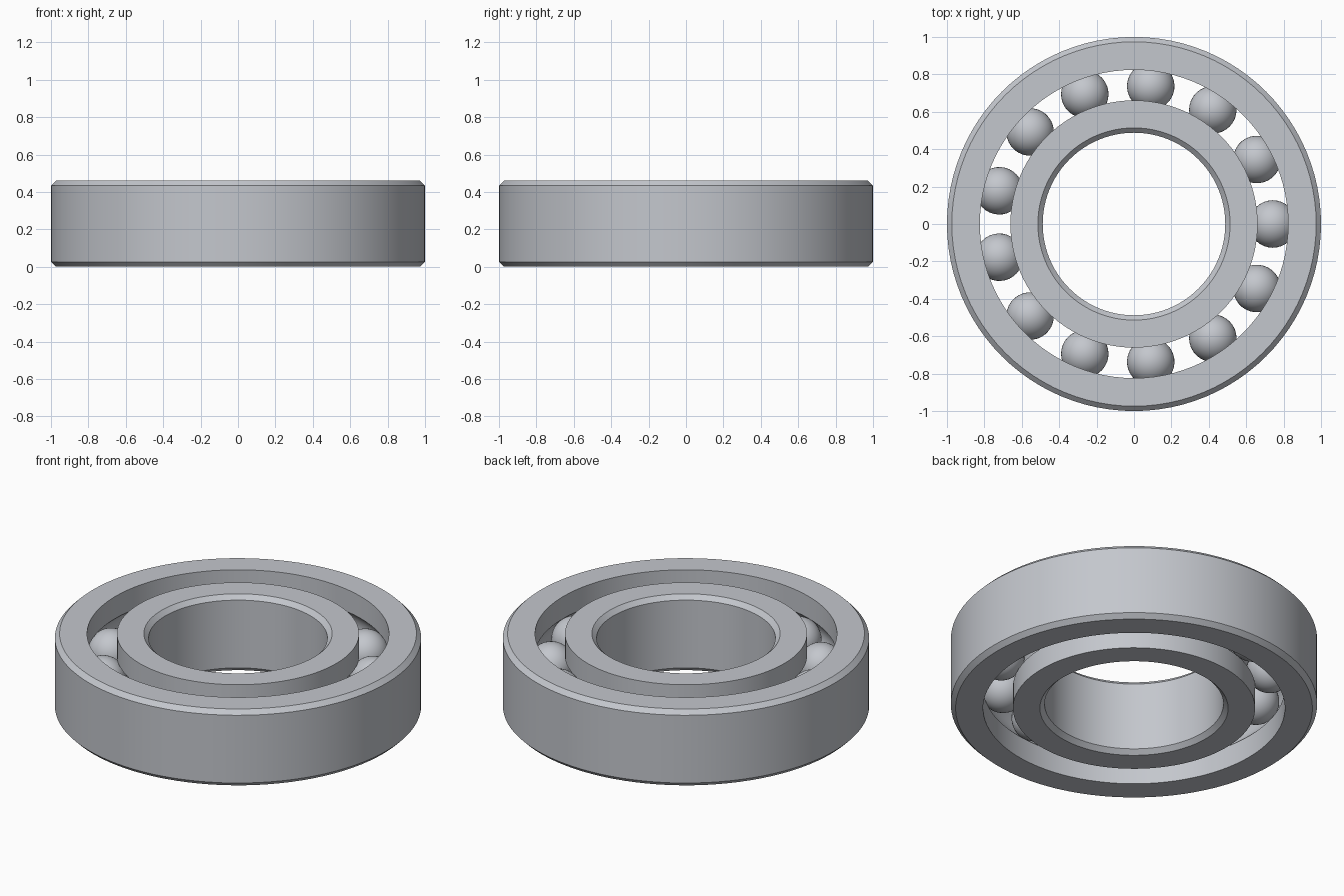
import bpy
import bmesh
from math import sin, cos, tau, pi, asin

HEIGHT, CHAMFER = 0.46, 0.026
MID = HEIGHT / 2
PITCH, BALL_R, BALL_COUNT = 0.742, 0.127, 13
SEGMENTS = 96

if "Cube" in bpy.data.objects:
    bpy.data.objects.remove(bpy.data.objects["Cube"])

steel = bpy.data.materials.new("brushed_steel_grey")
steel.use_nodes = True
steel.diffuse_color = (0.55, 0.57, 0.61, 1)
steel.node_tree.nodes["Principled BSDF"].inputs["Base Color"].default_value = steel.diffuse_color


def finish(name, bm):
    """Turn a bmesh into a steel object with sharp-edged smooth shading."""
    bmesh.ops.recalc_face_normals(bm, faces=bm.faces)
    mesh = bpy.data.meshes.new(name)
    bm.to_mesh(mesh)
    bm.free()
    mesh.materials.append(steel)
    obj = bpy.data.objects.new(name, mesh)
    bpy.context.collection.objects.link(obj)
    bpy.ops.object.select_all(action="DESELECT")
    obj.select_set(True)
    bpy.context.view_layer.objects.active = obj
    bpy.ops.object.shade_smooth_by_angle(angle=pi / 6)
    return obj


def race(name, plain_r, groove_r):
    """Lathe a ring: chamfered wall at plain_r, ball groove cut into the wall at groove_r."""
    side = 1 if groove_r > PITCH else -1
    profile = [(groove_r, 0), (plain_r - side * CHAMFER, 0), (plain_r, CHAMFER),
               (plain_r, HEIGHT - CHAMFER), (plain_r - side * CHAMFER, HEIGHT),
               (groove_r, HEIGHT)]
    # Arc of the groove, from its upper lip to its lower lip
    lip = pi / 2 - asin(abs(groove_r - PITCH) / BALL_R)
    steps = 12
    for i in range(steps + 1):
        a = lip * (1 - 2 * i / steps)
        profile.append((PITCH + side * BALL_R * cos(a), MID + BALL_R * sin(a)))

    bm = bmesh.new()
    loops = [[bm.verts.new((r * cos(tau * s / SEGMENTS), r * sin(tau * s / SEGMENTS), z))
              for r, z in profile] for s in range(SEGMENTS)]
    for s, loop in enumerate(loops):
        after = loops[(s + 1) % SEGMENTS]
        for i in range(len(profile)):
            j = (i + 1) % len(profile)
            bm.faces.new((loop[i], after[i], after[j], loop[j]))
    return finish(name, bm)


# Rings
race("outer_ring", 1.0, 0.824)
race("inner_ring", 0.488, 0.661)

# Balls, evenly spaced round the track
for n in range(BALL_COUNT):
    angle = tau * n / BALL_COUNT
    bm = bmesh.new()
    bmesh.ops.create_uvsphere(bm, u_segments=32, v_segments=20, radius=BALL_R)
    ball = finish(f"ball_{n + 1}", bm)
    ball.location = (PITCH * cos(angle), PITCH * sin(angle), MID)
    ball.rotation_euler.z = angle
